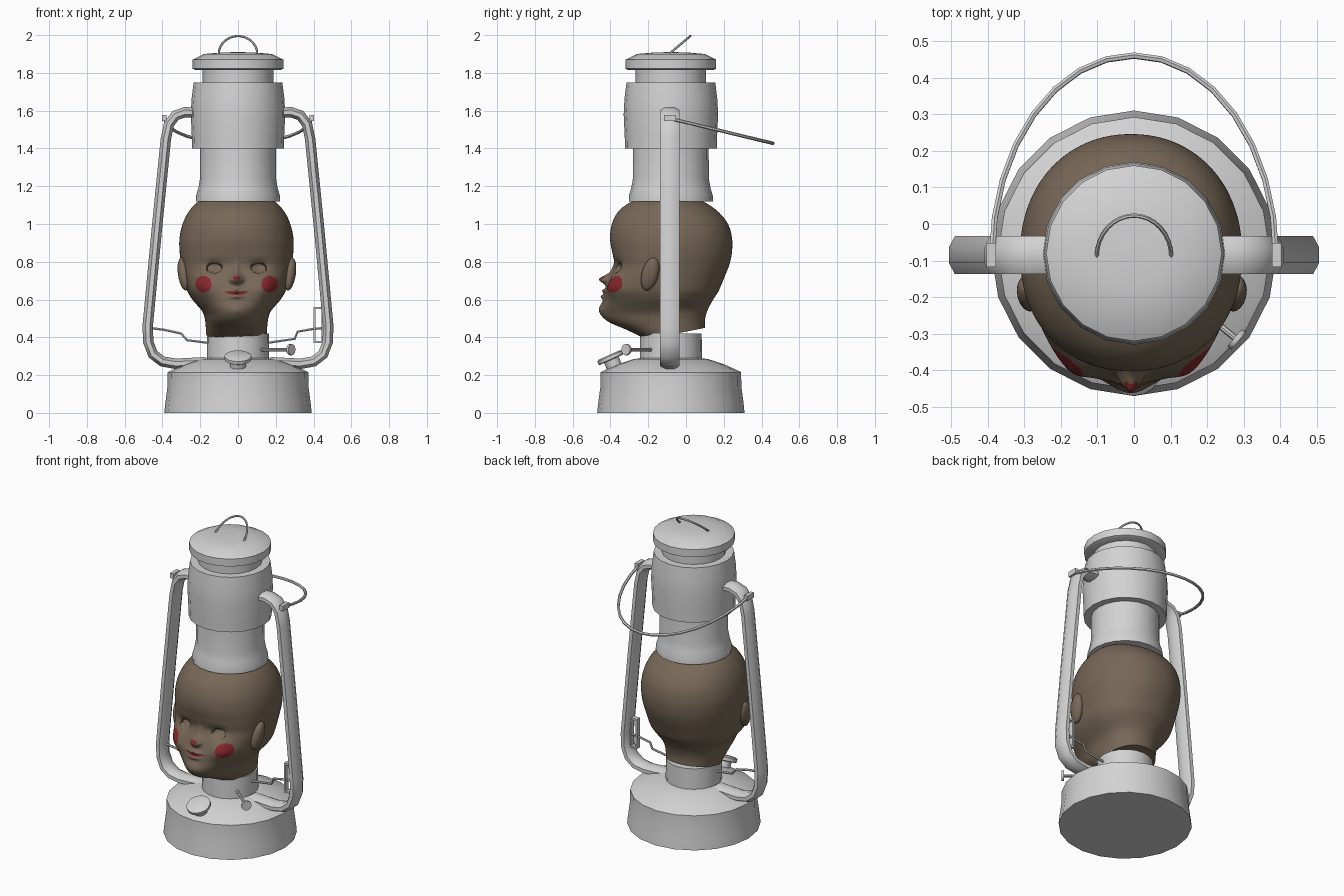
import bpy, bmesh, math
from mathutils import Vector, Matrix

if "Cube" in bpy.data.objects:
    bpy.data.objects.remove(bpy.data.objects["Cube"])

CY = -0.08  # y of the lantern axis


def material(name, rgb):
    m = bpy.data.materials.new(name)
    m.diffuse_color = (*rgb, 1)
    m.use_nodes = True
    m.node_tree.nodes["Principled BSDF"].inputs["Base Color"].default_value = m.diffuse_color
    return m


METAL = material("pale metal", (0.65, 0.65, 0.65))
SKIN = material("brown skin", (0.185, 0.138, 0.095))
RED = material("dark red paint", (0.24, 0.02, 0.025))


def finish(name, bm, mats=(METAL,), angle=35):
    bmesh.ops.recalc_face_normals(bm, faces=bm.faces)
    me = bpy.data.meshes.new(name)
    bm.to_mesh(me)
    bm.free()
    for m in mats:
        me.materials.append(m)
    ob = bpy.data.objects.new(name, me)
    bpy.context.collection.objects.link(ob)
    bpy.ops.object.select_all(action='DESELECT')
    ob.select_set(True)
    bpy.context.view_layer.objects.active = ob
    bpy.ops.object.shade_smooth_by_angle(angle=math.radians(angle))
    return ob


def loft(bm, rings):
    """Skin a list of point rings and close both ends."""
    vs = [[bm.verts.new(p) for p in r] for r in rings]
    n = len(vs[0])
    for a, b in zip(vs, vs[1:]):
        for i in range(n):
            j = (i + 1) % n
            bm.faces.new((a[i], a[j], b[j], b[i]))
    bm.faces.new(vs[0][::-1])
    bm.faces.new(vs[-1])


def lathe(name, profile, n=20, matrix=None):
    bm = bmesh.new()
    loft(bm, [[(r * math.cos(2 * math.pi * i / n), r * math.sin(2 * math.pi * i / n), z)
               for i in range(n)] for r, z in profile])
    bm.transform(matrix or Matrix.Translation((0, CY, 0)))
    return finish(name, bm)


def sweep(name, path, ref, r_in, r_ref=None, n=8):
    """Tube along a planar path; ref is the plane normal."""
    path = [Vector(p) for p in path]
    ref = Vector(ref).normalized()
    r_ref = r_ref or r_in
    rings = []
    for i, p in enumerate(path):
        a = (p - path[i - 1]).normalized() if i else Vector()
        b = (path[i + 1] - p).normalized() if i < len(path) - 1 else Vector()
        side = ref.cross(a + b).normalized()
        rings.append([p + side * r_in * math.cos(t) + ref * r_ref * math.sin(t)
                      for t in [2 * math.pi * (k + 0.5) / n for k in range(n)]])
    bm = bmesh.new()
    loft(bm, rings)
    return finish(name, bm, angle=50)


def box(name, centre, size):
    bm = bmesh.new()
    bmesh.ops.create_cube(bm, size=1)
    bm.transform(Matrix.Translation(centre) @ Matrix.Diagonal((*size, 1)))
    return finish(name, bm)


# --- turned metal body
lathe("fuel_base", [(0.39, 0), (0.385, 0.05), (0.373, 0.14), (0.372, 0.215), (0.36, 0.222),
                    (0.28, 0.258), (0.2, 0.284), (0.16, 0.29)])
lathe("burner_tube", [(0.165, 0.27), (0.163, 0.42)])
lathe("chimney", [(0.223, 1.12), (0.222, 1.15), (0.21, 1.19), (0.201, 1.24), (0.2, 1.42)])
lathe("hood", [(0.243, 1.40), (0.244, 1.45), (0.25, 1.58), (0.246, 1.66), (0.235, 1.75)])
lathe("cap_neck", [(0.187, 1.74), (0.187, 1.83)])
lathe("cap", [(0.225, 1.815), (0.24, 1.822), (0.24, 1.87), (0.18, 1.9), (0.09, 1.908), (0.01, 1.91)])

# --- filler cap on the front of the base
tilt = Matrix.Translation((0, -0.4, 0.292)) @ Matrix.Rotation(math.radians(24), 4, 'X')
lathe("filler_cap", [(0.066, -0.012), (0.072, -0.008), (0.072, 0.01), (0.06, 0.016)], 16, tilt)
lathe("filler_neck", [(0.042, -0.06), (0.042, 0)], 12, tilt)

# --- wick knob
axis = Vector((0.77, -0.64, 0))
knob = Matrix.Translation((0.28, CY - 0.235, 0.335)) @ axis.to_track_quat('Z', 'Y').to_matrix().to_4x4()
lathe("wick_rod", [(0.009, -0.24), (0.009, 0)], 8, knob)
lathe("wick_knob", [(0.03, -0.007), (0.031, 0), (0.03, 0.007)], 12, knob)

# --- side frames, bail brackets and lifting wires
FRAME = [(0.21, 1.588), (0.28, 1.592), (0.33, 1.575), (0.365, 1.53), (0.382, 1.45), (0.43, 0.97),
         (0.478, 0.46), (0.475, 0.375), (0.45, 0.31), (0.40, 0.272), (0.33, 0.26), (0.17, 0.268)]
WIRE = {-1: [(0.47, 0.45), (0.39, 0.44), (0.3, 0.42), (0.27, 0.385), (0.15, 0.37)],
        1: [(0.46, 0.45), (0.4, 0.445), (0.315, 0.43), (0.3, 0.392), (0.15, 0.37)]}
for s, label in ((-1, "left"), (1, "right")):
    sweep(label + "_frame_tube", [(s * x, -0.085, z) for x, z in FRAME], (0, 1, 0), 0.03, 0.056)
    sweep(label + "_lift_wire", [(s * x, -0.085, z) for x, z in WIRE[s]], (0, 1, 0), 0.007, n=6)
    box(label + "_bail_bracket", (s * 0.39, -0.085, 1.56), (0.025, 0.065, 0.032))

# --- latch frame inside the right tube
for i, x in enumerate((0.404, 0.446)):
    box(f"latch_side_{i}", (x, -0.085, 0.465), (0.01, 0.03, 0.19))
for i, z in enumerate((0.375, 0.555)):
    box(f"latch_end_{i}", (0.425, -0.085, z), (0.05, 0.03, 0.012))

# --- bail handle and top ring
arc = [math.pi * i / 16 for i in range(17)]
sweep("bail_handle", [(0.388 * math.cos(t), -0.09 + 0.55 * math.sin(t), 1.56 - 0.133 * math.sin(t))
                      for t in arc], (0, 0.133, 0.55), 0.009, n=6)
sweep("top_ring", [(0.102 * math.cos(t), -0.09 + 0.113 * math.sin(t), 1.9 + 0.095 * math.sin(t))
                   for t in arc], (0, -0.095, 0.113), 0.006, n=6)

# --- doll head: rows of z, front y, back y, half width, front squareness
ROWS = [(0.39, -0.21, 0.10, 0.16, 2.0), (0.44, -0.315, 0.10, 0.163, 2.0), (0.485, -0.415, 0.107, 0.168, 2.0),
        (0.53, -0.447, 0.12, 0.182, 2.1), (0.6, -0.437, 0.15, 0.236, 2.4), (0.65, -0.425, 0.175, 0.262, 2.7),
        (0.71, -0.402, 0.2, 0.277, 2.7), (0.78, -0.377, 0.228, 0.29, 2.5), (0.84, -0.388, 0.242, 0.3, 2.3),
        (0.92, -0.402, 0.244, 0.302, 2.15), (1.0, -0.392, 0.222, 0.285, 2.1), (1.07, -0.355, 0.165, 0.25, 2.0),
        (1.12, -0.285, 0.09, 0.2, 2.0), (1.15, -0.2, 0.02, 0.13, 2.0)]
# bumps: x, z, x spread, z spread, height
BUMPS = [(0, 0.708, 0.026, 0.026, 0.056), (0, 0.76, 0.018, 0.035, 0.012), (0, 0.647, 0.045, 0.012, 0.018),
         (0, 0.616, 0.035, 0.012, 0.018), (0, 0.548, 0.05, 0.035, 0.014)]
for s in (-1, 1):
    BUMPS += [(s * 0.16, 0.675, 0.055, 0.05, 0.022), (s * 0.117, 0.775, 0.045, 0.03, -0.02),
              (s * 0.027, 0.702, 0.012, 0.012, 0.012)]


def row_at(z):
    """Smooth (cubic) interpolation between the rows."""
    i = max(k for k in range(len(ROWS) - 1) if ROWS[k][0] <= z + 1e-9)
    a, b = ROWS[i], ROWS[i + 1]
    p, q = ROWS[max(i - 1, 0)], ROWS[min(i + 2, len(ROWS) - 1)]
    h = b[0] - a[0]
    t = (z - a[0]) / h
    out = []
    for k in range(1, 5):
        ma = (b[k] - p[k]) / (b[0] - p[0]) * h
        mb = (q[k] - a[k]) / (q[0] - a[0]) * h
        out.append((2*t**3 - 3*t*t + 1) * a[k] + (t**3 - 2*t*t + t) * ma
                   + (3*t*t - 2*t**3) * b[k] + (t**3 - t*t) * mb)
    return out


def inside(x, z, cx, cz, rx, rz):
    return ((x - cx) / rx) ** 2 + ((z - cz) / rz) ** 2 < 1


def head_point(t, z):
    front, back, half, square = row_at(z)
    phi = t - 0.4 * math.sin(t)          # denser towards the face
    c, s = math.cos(phi), math.sin(phi)
    depth, n = (CY - front, square) if c > 0 else (back - CY, 2.1)
    r = (abs(c / depth) ** n + abs(s / half) ** n) ** (-1 / n)
    x, y = r * s, CY - r * c
    if c > 0:
        for bx, bz, sx, sz, h in BUMPS:
            y -= h * math.exp(-((x - bx) / sx) ** 2 - ((z - bz) / sz) ** 2)
        if inside(abs(x), z, 0.117, 0.768, 0.04, 0.025):   # sunken eye openings
            y += 0.02
    # the neck edge rises towards the back
    z += 0.06 * min(max((y + 0.2) / 0.3, 0), 1) * max(0, 1 - (z - 0.39) / 0.25)
    return Vector((x, y, z))


N, LEVELS = 260, 150
bm = bmesh.new()
loft(bm, [[head_point(2 * math.pi * i / N, 0.39 + 0.76 * k / LEVELS) for i in range(N)]
          for k in range(LEVELS + 1)])
# painted cheeks, lips and nose tip
for f in bm.faces:
    p = f.calc_center_median()
    if p.y < -0.25 and (inside(abs(p.x), p.z, 0.175, 0.682, 0.043, 0.043)
                        or inside(p.x, p.z - 3 * p.x ** 2, 0, 0.632, 0.06, 0.01)
                        or inside(p.x, p.z, 0, 0.715, 0.018, 0.012)):
        f.material_index = 1
bm.transform(Matrix.Translation((-0.008, 0, 0)))
finish("doll_head", bm, (SKIN, RED), 45)

# --- ears
for s, label in ((-1, "left"), (1, "right")):
    bm = bmesh.new()
    bmesh.ops.create_uvsphere(bm, u_segments=20, v_segments=14, radius=1)
    bm.transform(Matrix.Translation((s * 0.282 - 0.006, -0.19, 0.735))
                 @ Matrix.Rotation(math.radians(-15), 4, 'X')
                 @ Matrix.Rotation(math.radians(s * 8), 4, 'Y')
                 @ Matrix.Diagonal((0.03, 0.045, 0.09, 1)))
    finish(label + "_ear", bm, (SKIN,), 60)
